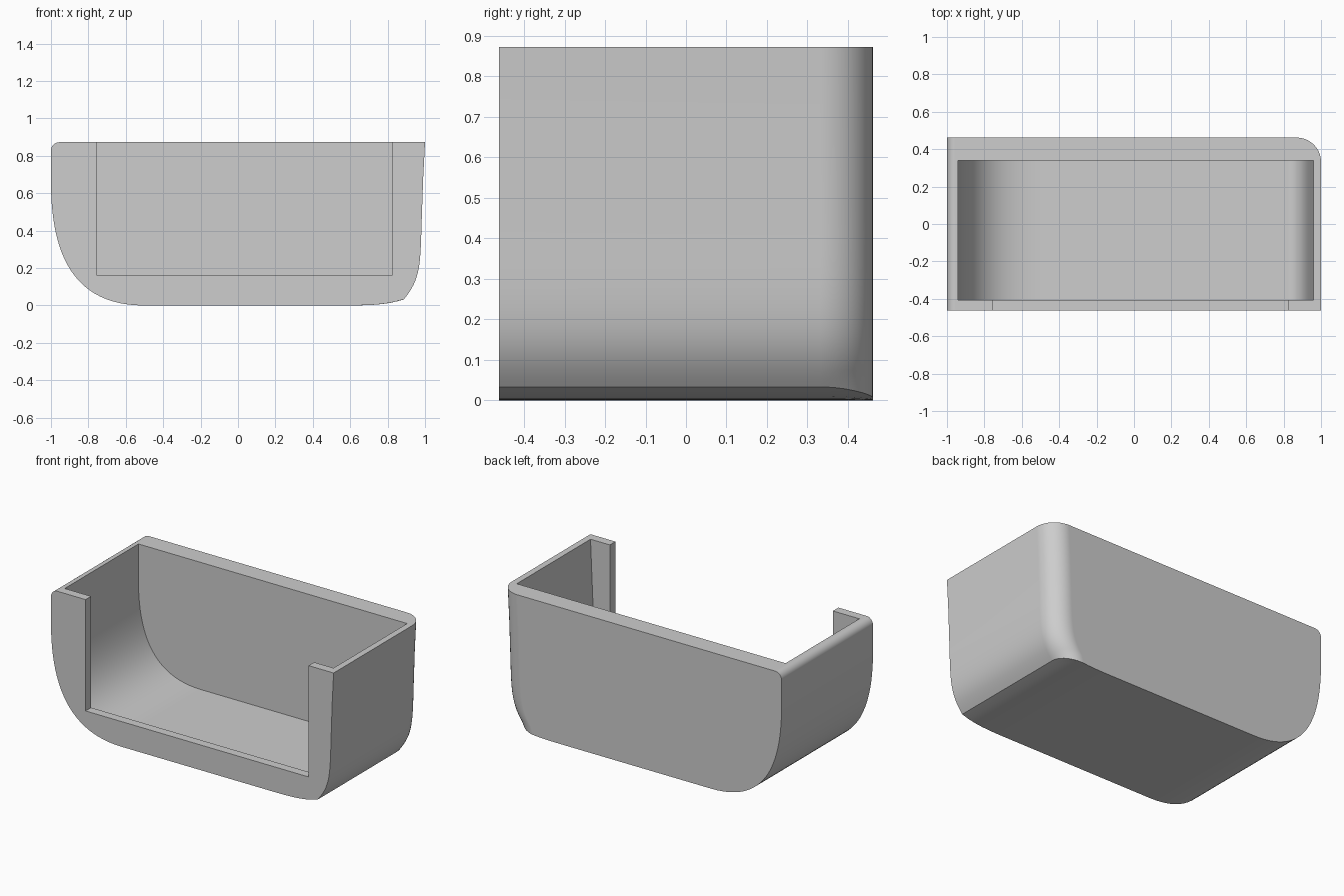
import bpy, bmesh, math
from mathutils import Vector
from mathutils.geometry import interpolate_bezier

cube = bpy.data.objects.get("Cube")
if cube:
    bpy.data.objects.remove(cube, do_unlink=True)

grey = bpy.data.materials.new("mid grey")
grey.use_nodes = True
grey.diffuse_color = (0.61, 0.61, 0.61, 1)
grey.node_tree.nodes["Principled BSDF"].inputs["Base Color"].default_value = (0.61, 0.61, 0.61, 1)

TOP, FRONT, BACK, FLOOR = 0.873, -0.462, 0.462, 0.06


def curve(a, b, c, d, n=16):
    """Points of a cubic curve in the x-z plane."""
    pts = interpolate_bezier(*[Vector((p[0], p[1], 0)) for p in (a, b, c, d)], n)
    return [(p.x, p.y) for p in pts]


def loft(name, slices):
    """Skin a list of (y, profile) slices and cap both ends."""
    bm = bmesh.new()
    rings = [[bm.verts.new((x, y, z)) for x, z in prof] for y, prof in slices]
    n = len(rings[0])
    for a, b in zip(rings, rings[1:]):
        for i in range(n):
            j = (i + 1) % n
            bm.faces.new((a[i], a[j], b[j], b[i]))
    bm.faces.new(rings[0][::-1])
    bm.faces.new(rings[-1])
    bmesh.ops.recalc_face_normals(bm, faces=bm.faces)
    mesh = bpy.data.meshes.new(name)
    bm.to_mesh(mesh)
    bm.free()
    mesh.materials.append(grey)
    obj = bpy.data.objects.new(name, mesh)
    bpy.context.collection.objects.link(obj)
    return obj


def outer_profile(inset):
    """Outer outline, with the +x side moved inwards by inset."""
    def under(x):
        return 0.033 * (max(0, x - 0.5) / 0.387) ** 4
    r = 0.045
    rim = [(-1 + r - r * math.sin(t), TOP - r + r * math.cos(t))
           for t in [k * math.pi / 12 for k in range(7)]]
    left = curve((-1, 0.66), (-1, 0.23), (-0.85, 0), (-0.5, 0), 24)
    end = 0.887 - inset
    bottom = [(x, under(x)) for x in [0.5 + (end - 0.5) * k / 8 for k in range(1, 9)]]
    side = curve((0.887, 0.033), (0.975, 0.14), (0.975, 0.21), (0.982, 0.45))[1:]
    side += [(0.99, 0.68), (1, TOP)]
    return rim + left + bottom + [(x - inset, z) for x, z in side]


# Outer body, with the rear +x edge rounded
R = 0.13
slices = [(FRONT, outer_profile(0))]
for k in range(11):
    t = k * math.pi / 20
    slices.append((BACK - R + R * math.sin(t), outer_profile(R - R * math.cos(t))))
body = loft("open_bin", slices)

# Cavity, open at the top
inner = [(-0.942, 1.2), (-0.942, TOP)]
inner += curve((-0.942, 0.64), (-0.942, 0.26), (-0.81, FLOOR), (-0.5, FLOOR), 24)
inner += curve((0.82, FLOOR), (0.925, 0.07), (0.928, 0.2), (0.942, 0.45))
inner += [(0.96, TOP), (0.96, 1.2)]
cavity = loft("cavity_cutter", [(-0.406, inner), (0.339, inner)])

# Front access opening
notch = [(-0.755, 1.2), (-0.755, 0.161), (0.823, 0.161), (0.823, 1.2)]
opening = loft("opening_cutter", [(-0.6, notch), (-0.405, notch)])

bpy.ops.object.select_all(action='DESELECT')
bpy.context.view_layer.objects.active = body
body.select_set(True)
for cutter in (cavity, opening):
    cutter.hide_render = True
    mod = body.modifiers.new("cut", 'BOOLEAN')
    mod.operation = 'DIFFERENCE'
    mod.solver = 'EXACT'
    mod.object = cutter
    bpy.ops.object.modifier_apply(modifier=mod.name)
    bpy.data.objects.remove(cutter, do_unlink=True)

# Smooth the curved walls, keep the flat panels flat
bpy.ops.object.shade_smooth_by_angle(angle=math.radians(25))
weighted = body.modifiers.new("flat_panels", 'WEIGHTED_NORMAL')
weighted.keep_sharp = True
